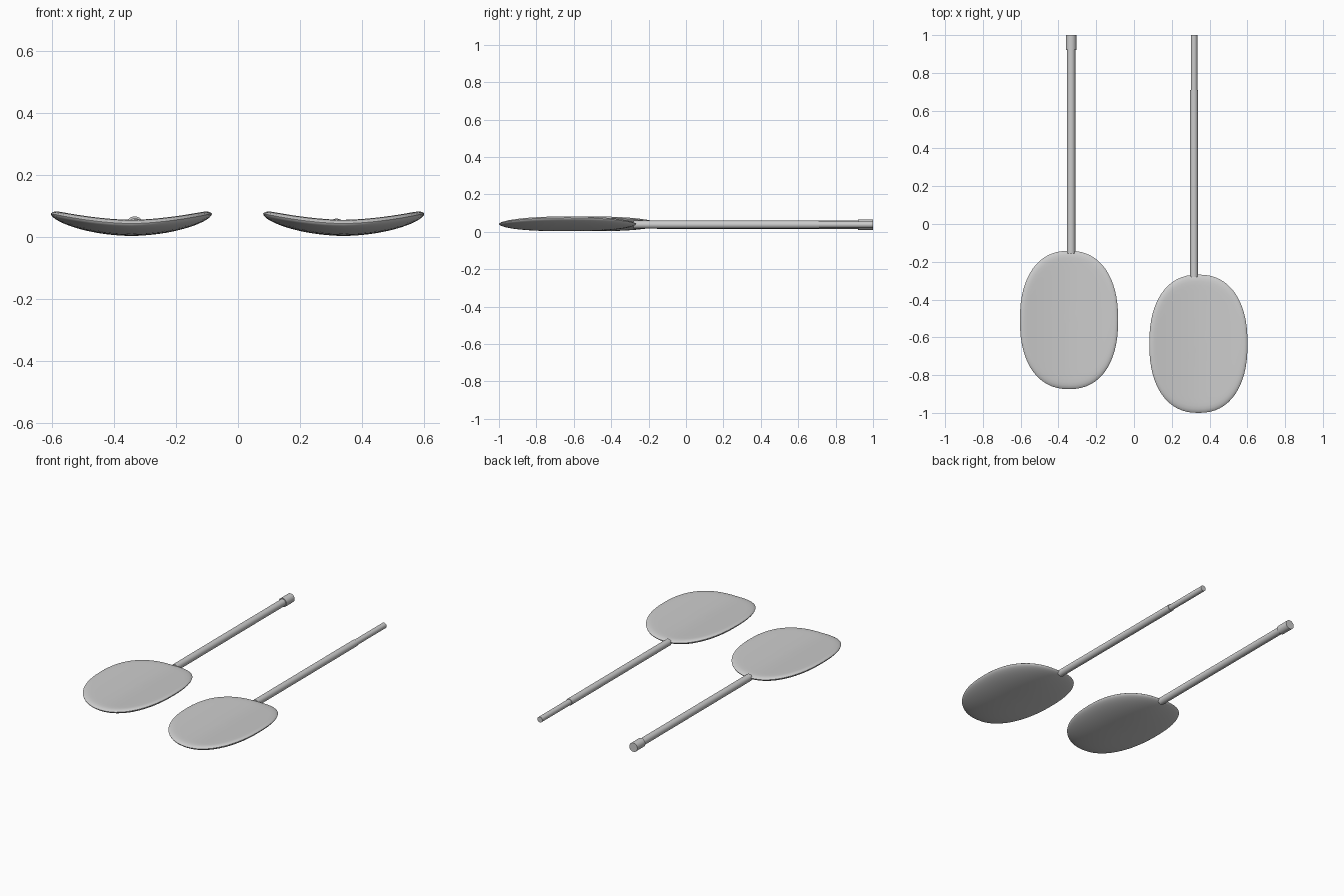
import bpy, bmesh, math

if "Cube" in bpy.data.objects:
    bpy.data.objects.remove(bpy.data.objects["Cube"])

HALF_W, HALF_L, POWER = 0.26, 0.366, 2.3
SEGMENTS, RINGS = 64, 14


def heights(u, s):
    # Top and bottom of the dished blade; u is across, s is centre to rim
    dish = 0.055 + 0.032 * abs(u) ** 1.7
    top = dish - 0.012 * s ** 30
    bottom = dish - 0.012 - 0.040 * math.sqrt(max(0, 1 - s ** 2.5))
    return top, bottom


def smooth(obj, angle):
    bpy.ops.object.select_all(action='DESELECT')
    obj.select_set(True)
    bpy.context.view_layer.objects.active = obj
    bpy.ops.object.shade_smooth_by_angle(angle=math.radians(angle))


def blade(name, cx, cy):
    bm = bmesh.new()
    # Concentric superellipse rings: over the top, round the rim, under the bottom
    steps = [(math.sin(math.pi / 2 * i / RINGS), 0) for i in range(1, RINGS + 1)]
    steps += [(s, 1) for s, _ in reversed(steps[:-1])]
    rings = []
    for s, side in steps:
        ring = []
        for k in range(SEGMENTS):
            a = 2 * math.pi * k / SEGMENTS
            c, d = math.cos(a), math.sin(a)
            u = s * math.copysign(abs(c) ** (2 / POWER), c)
            v = s * math.copysign(abs(d) ** (2 / POWER), d)
            ring.append(bm.verts.new((cx + HALF_W * u, cy + HALF_L * v, heights(u, s)[side])))
        rings.append(ring)
    for r0, r1 in zip(rings, rings[1:]):
        for k in range(SEGMENTS):
            j = (k + 1) % SEGMENTS
            bm.faces.new((r0[k], r1[k], r1[j], r0[j]))
    for ring, side in ((rings[0], 0), (rings[-1], 1)):
        centre = bm.verts.new((cx, cy, heights(0, 0)[side]))
        for k in range(SEGMENTS):
            bm.faces.new((centre, ring[k], ring[(k + 1) % SEGMENTS]))
    bmesh.ops.recalc_face_normals(bm, faces=bm.faces[:])
    mesh = bpy.data.meshes.new(name)
    bm.to_mesh(mesh)
    bm.free()
    obj = bpy.data.objects.new(name, mesh)
    bpy.context.collection.objects.link(obj)
    smooth(obj, 60)


def tube(name, x, y0, y1, radius):
    bpy.ops.mesh.primitive_cylinder_add(vertices=32, radius=radius, depth=y1 - y0,
                                        location=(x, (y0 + y1) / 2, 0.038),
                                        rotation=(math.pi / 2, 0, 0))
    bpy.context.object.name = name
    smooth(bpy.context.object, 40)


# Left half: blade, shaft and socket collar
blade("left_blade", -0.344, -0.508)
tube("left_shaft", -0.333, -0.155, 0.93, 0.022)
tube("left_socket", -0.333, 0.92, 1.0, 0.028)

# Right half: blade, shaft and narrower plug end
blade("right_blade", 0.341, -0.634)
tube("right_shaft", 0.318, -0.28, 0.71, 0.021)
tube("right_plug", 0.318, 0.70, 1.0, 0.0175)
